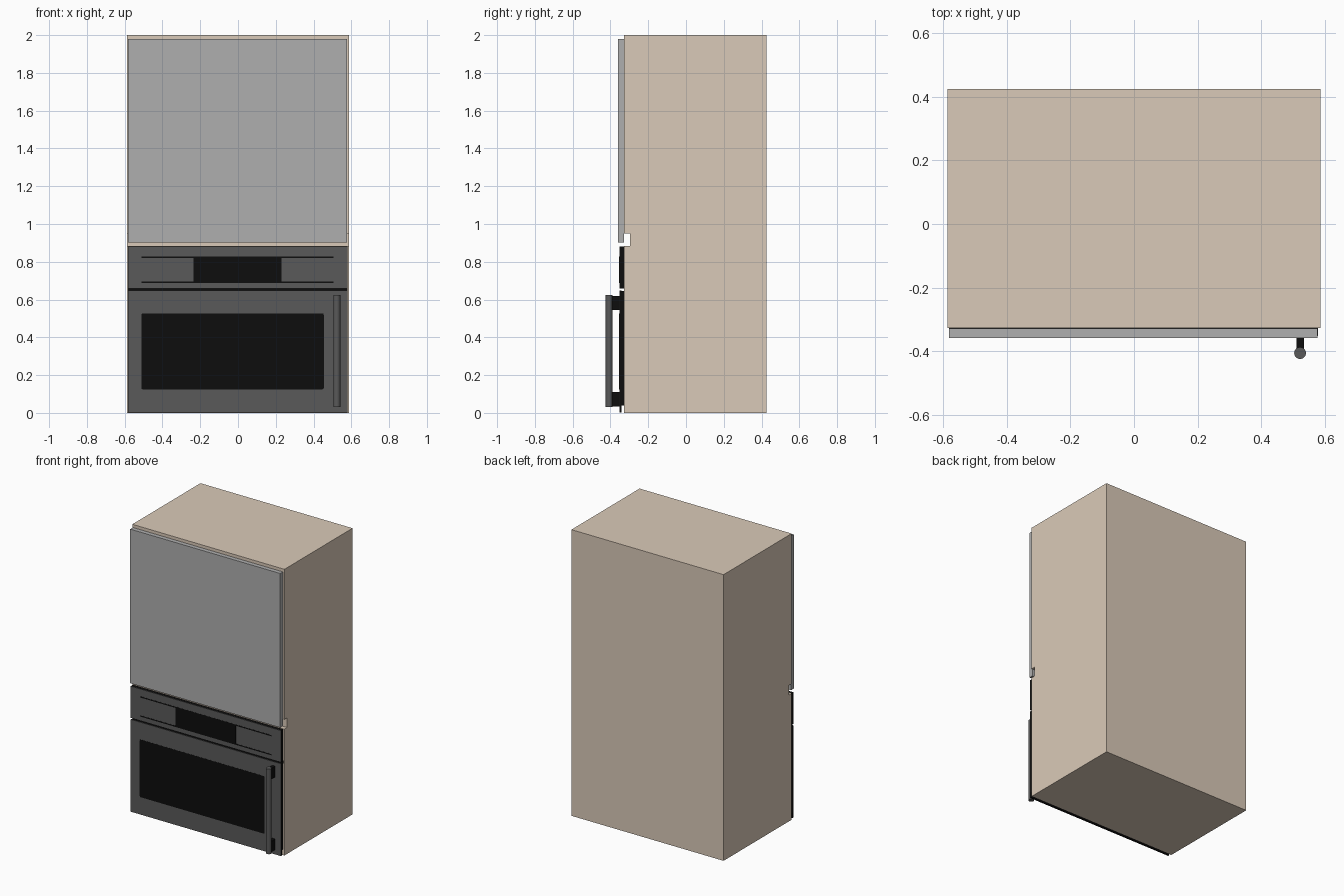
import bpy, bmesh, math

if "Cube" in bpy.data.objects:
    bpy.data.objects.remove(bpy.data.objects["Cube"])


def material(name, r, g, b):
    m = bpy.data.materials.new(name)
    m.diffuse_color = (r, g, b, 1)
    m.use_nodes = True
    m.node_tree.nodes["Principled BSDF"].inputs["Base Color"].default_value = m.diffuse_color
    return m


WOOD = material("beige", 0.70, 0.59, 0.48)
GREY = material("grey", 0.43, 0.43, 0.43)
STEEL = material("dark_steel", 0.10, 0.10, 0.10)
BLACK = material("black", 0.004, 0.004, 0.004)


def finish(name, bm, mat):
    bmesh.ops.recalc_face_normals(bm, faces=bm.faces)
    me = bpy.data.meshes.new(name)
    bm.to_mesh(me)
    bm.free()
    me.materials.append(mat)
    ob = bpy.data.objects.new(name, me)
    bpy.context.collection.objects.link(ob)
    return ob


def prism(name, points, direction, mat):
    bm = bmesh.new()
    face = bm.faces.new([bm.verts.new(p) for p in points])
    ext = bmesh.ops.extrude_face_region(bm, geom=[face])
    verts = [v for v in ext["geom"] if isinstance(v, bmesh.types.BMVert)]
    bmesh.ops.translate(bm, verts=verts, vec=direction)
    return finish(name, bm, mat)


def box(name, x, y, z, mat):
    pts = [(x[0], y[0], z[0]), (x[1], y[0], z[0]),
           (x[1], y[0], z[1]), (x[0], y[0], z[1])]
    return prism(name, pts, (0, y[1] - y[0], 0), mat)


def rounded_plate(name, x, y, z, r, mat, n=5):
    pts = []
    corners = [(x[1] - r, z[1] - r), (x[0] + r, z[1] - r),
               (x[0] + r, z[0] + r), (x[1] - r, z[0] + r)]
    for i, (cx, cz) in enumerate(corners):
        for k in range(n):
            a = math.pi / 2 * (i + k / (n - 1))
            pts.append((cx + r * math.cos(a), y[0], cz + r * math.sin(a)))
    return prism(name, pts, (0, y[1] - y[0], 0), mat)


# Cabinet: side profile with a finger groove behind the upper door
profile = [(-0.327, 0), (0.425, 0), (0.425, 2), (-0.327, 2),
           (-0.327, 0.95), (-0.297, 0.95), (-0.297, 0.883), (-0.327, 0.883)]
prism("cabinet", [(-0.588, y, z) for y, z in profile], (1.176, 0, 0), WOOD)

# Upper door
box("upper_door", (-0.582, 0.578), (-0.359, -0.329), (0.903, 1.98), GREY)

# Control panel and its display
PX = (-0.583, 0.579)
box("control_panel_body", PX, (-0.350, -0.328), (0.658, 0.88), BLACK)
box("control_panel_face", PX, (-0.353, -0.350), (0.658, 0.88), STEEL)
box("display", (-0.235, 0.230), (-0.354, -0.352), (0.692, 0.825), BLACK)
for i, z in enumerate((0.692, 0.825)):
    box(f"trim_line_{i}", (-0.51, 0.505), (-0.354, -0.352), (z - 0.004, z + 0.004), BLACK)

# Dark strip seen in the gap above the oven door
box("gap_strip", PX, (-0.328, -0.326), (0.64, 0.662), BLACK)

# Oven door with backing and glass window
box("oven_door_backing", PX, (-0.342, -0.328), (0.04, 0.645), BLACK)
box("oven_door_edge", PX, (-0.350, -0.342), (0.003, 0.648), BLACK)
box("oven_door_face", PX, (-0.353, -0.350), (0.003, 0.648), STEEL)
rounded_plate("oven_window", (-0.512, 0.454), (-0.354, -0.352), (0.125, 0.527), 0.008, BLACK)

# Vertical handle bar on two standoffs
HX = 0.523
for name, z in (("lower", 0.073), ("upper", 0.582)):
    box(f"handle_mount_{name}", (HX - 0.012, HX + 0.012), (-0.40, -0.350), (z - 0.038, z + 0.038), BLACK)
bpy.ops.mesh.primitive_cylinder_add(vertices=32, radius=0.0185, depth=0.595,
                                    location=(HX, -0.4065, 0.3275))
bar = bpy.context.object
bar.name = "handle_bar"
bar.data.materials.append(STEEL)
bpy.ops.object.shade_smooth_by_angle()
